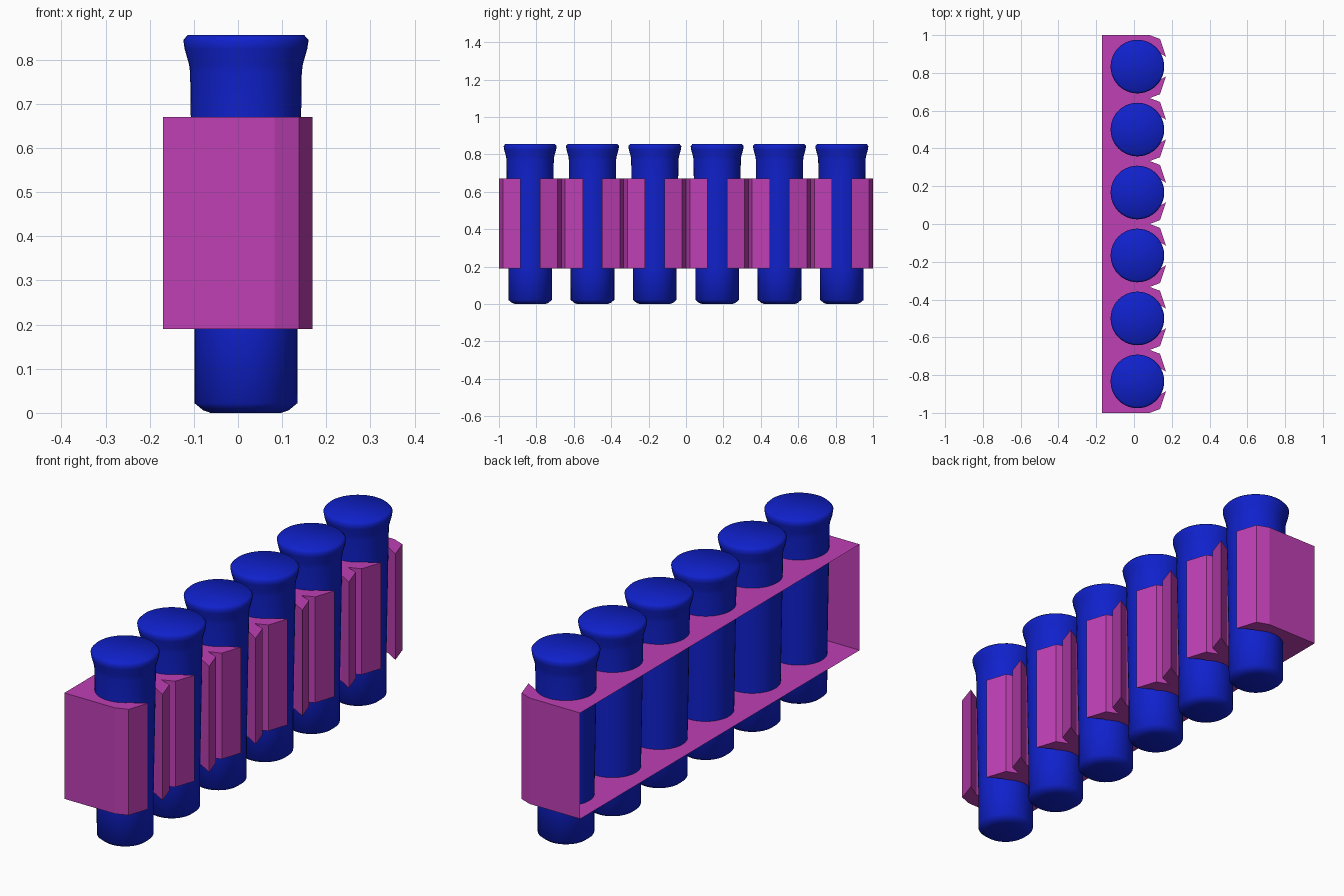
import bpy, bmesh, math

if "Cube" in bpy.data.objects:
    bpy.data.objects.remove(bpy.data.objects["Cube"])

COUNT = 6
PITCH = 2.0 / COUNT
AXIS_X = 0.018
Z0, Z1 = 0.19, 0.67


def make_object(name, bm, mat):
    mesh = bpy.data.meshes.new(name)
    bm.to_mesh(mesh)
    bm.free()
    mesh.materials.append(mat)
    obj = bpy.data.objects.new(name, mesh)
    bpy.context.collection.objects.link(obj)
    return obj


def material(name, color):
    mat = bpy.data.materials.new(name)
    mat.diffuse_color = color
    mat.use_nodes = True
    mat.node_tree.nodes["Principled BSDF"].inputs["Base Color"].default_value = mat.diffuse_color
    return mat


pink = material("magenta", (0.52, 0.05, 0.46, 1))
blue = material("blue", (0.005, 0.015, 0.60, 1))
centres = [-1 + PITCH * (i + 0.5) for i in range(COUNT)]

# Clip strip: plan outline with a snap-in jaw around each pin
jaw = [(0.083, PITCH / 2), (0.138, 0.146), (0.169, 0.052), (0.105, 0.09), (0.06, 0.09)]
outline = [(-0.17, -1)]
for c in centres:
    start = jaw if c == centres[0] else jaw[1:]
    outline += [(x, c - d) for x, d in start]
    outline += [(x, c + d) for x, d in reversed(jaw)]
outline.append((-0.17, 1))

bm = bmesh.new()
base = bm.faces.new([bm.verts.new((x, y, Z0)) for x, y in outline])
ext = bmesh.ops.extrude_face_region(bm, geom=[base], use_keep_orig=True)
top = [v for v in ext["geom"] if isinstance(v, bmesh.types.BMVert)]
bmesh.ops.translate(bm, verts=top, vec=(0, 0, Z1 - Z0))
bmesh.ops.recalc_face_normals(bm, faces=bm.faces)
# The rear side of the strip is open
rear = [f for f in bm.faces if all(v.co.x < -0.169 for v in f.verts)]
bmesh.ops.delete(bm, geom=rear, context='FACES_ONLY')
make_object("clip_strip", bm, pink)

# Pin: lathe profile (radius, height)
profile = [(0, 0), (0.08, 0), (0.097, 0.006), (0.1165, 0.022), (0.117, 0.19),
           (0.125, 0.67), (0.1265, 0.77), (0.129, 0.79), (0.139, 0.825),
           (0.142, 0.845), (0.132, 0.856), (0, 0.856)]
bm = bmesh.new()
verts = [bm.verts.new((r, 0, z)) for r, z in profile]
edges = [bm.edges.new(p) for p in zip(verts, verts[1:])]
bmesh.ops.spin(bm, geom=verts + edges, cent=(0, 0, 0), axis=(0, 0, 1),
               angle=2 * math.pi, steps=40)
bmesh.ops.remove_doubles(bm, verts=bm.verts, dist=1e-5)
bmesh.ops.recalc_face_normals(bm, faces=bm.faces)
for f in bm.faces:
    f.smooth = True
pin = make_object("pin_1", bm, blue)
pin.location = (AXIS_X, centres[0], 0)

# Remaining pins along the strip
for i, c in enumerate(centres[1:], 2):
    copy = pin.copy()
    copy.name = f"pin_{i}"
    copy.location.y = c
    bpy.context.collection.objects.link(copy)
